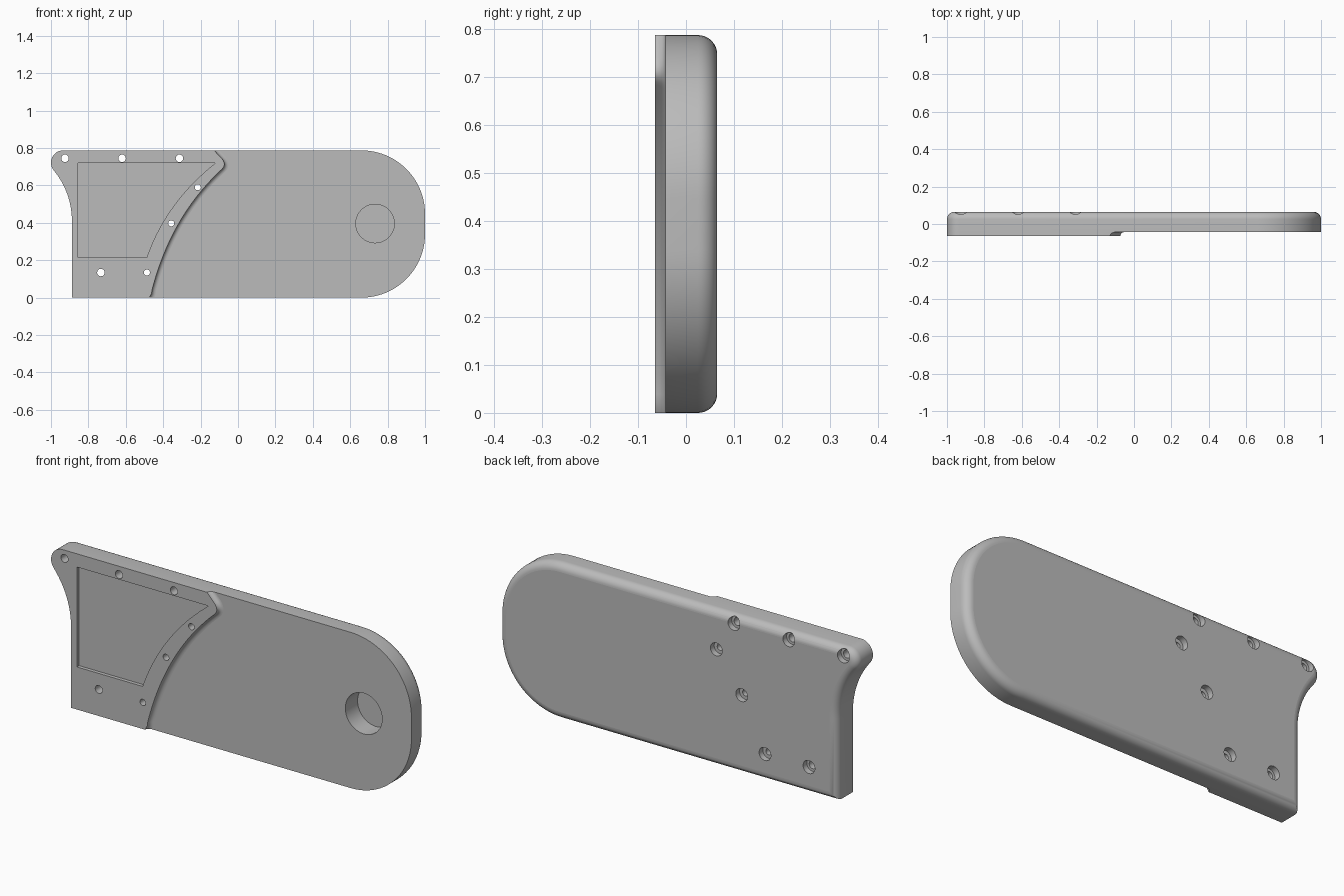
import bpy
import bmesh
from math import radians, sin, cos, pi, atan2
from mathutils import Vector

cube = bpy.data.objects.get("Cube")
if cube:
    bpy.data.objects.remove(cube)

FRONT, STEP, BACK, TOP = -0.065, -0.043, 0.065, 0.787
ROUND = 0.04

grey = bpy.data.materials.new("plain grey")
grey.use_nodes = True
grey.diffuse_color = (0.5, 0.5, 0.5, 1)
grey.node_tree.nodes["Principled BSDF"].inputs["Base Color"].default_value = (0.5, 0.5, 0.5, 1)


def arc(cx, cz, r, a, b, n=16):
    """Arc points in x, z from angle a to b in degrees."""
    steps = [radians(a + (b - a) * i / n) for i in range(n + 1)]
    return [Vector((cx + r * cos(t), cz + r * sin(t))) for t in steps]


def bend(p, q, s, n=20):
    """Quadratic curve from p to s that passes through q at its middle."""
    p, q, s = Vector(p), Vector(q), Vector(s)
    c = 2 * q - (p + s) / 2
    ts = [i / n for i in range(n + 1)]
    return [p * (1 - t) ** 2 + c * 2 * t * (1 - t) + s * t * t for t in ts]


def inset(points, d):
    """Move a counter-clockwise outline inward by d."""
    out = []
    for i, p in enumerate(points):
        e1 = (p - points[i - 1]).normalized()
        e2 = (points[(i + 1) % len(points)] - p).normalized()
        n1, n2 = Vector((-e1.y, e1.x)), Vector((-e2.y, e2.x))
        out.append(p + (n1 + n2) * d / (1 + n1.dot(n2)))
    return out


def loft(bm, rings):
    """Closed skin over (outline, y) rings."""
    loops = [[bm.verts.new((p.x, y, p.y)) for p in pts] for pts, y in rings]
    n = len(loops[0])
    for a, b in zip(loops, loops[1:]):
        for i in range(n):
            j = (i + 1) % n
            bm.faces.new((a[i], a[j], b[j], b[i]))
    bm.faces.new(loops[0])
    bm.faces.new(loops[-1])


def make(name, *lofts):
    bm = bmesh.new()
    for rings in lofts:
        loft(bm, rings)
    bmesh.ops.recalc_face_normals(bm, faces=bm.faces)
    mesh = bpy.data.meshes.new(name)
    bm.to_mesh(mesh)
    bm.free()
    mesh.materials.append(grey)
    obj = bpy.data.objects.new(name, mesh)
    bpy.context.collection.objects.link(obj)
    return obj


def cut(obj, cutter):
    mod = obj.modifiers.new("cut", "BOOLEAN")
    mod.operation, mod.solver, mod.object = "DIFFERENCE", "EXACT", cutter
    bpy.context.view_layer.objects.active = obj
    bpy.ops.object.modifier_apply(modifier=mod.name)


def finish(obj):
    bpy.ops.object.select_all(action="DESELECT")
    obj.select_set(True)
    bpy.context.view_layer.objects.active = obj
    bpy.ops.object.shade_smooth_by_angle(angle=radians(30))
    for face in obj.data.polygons:
        if abs(face.normal.y) > 0.999:
            face.use_smooth = False


# Flared left edge, from the top corner down to the bottom
flare = (arc(-0.935, 0.722, 0.065, 90, 219.6, 14)
         + arc(-1.312, 0.41, 0.424, 39.6, 0, 14)[1:]
         + [Vector((-0.888, 0))])

# Plate with a round right end and a rounded back rim
outline = (flare + arc(0.66, 0.34, 0.34, -90, 0, 24)
           + arc(0.66, TOP - 0.34, 0.34, 0, 90, 24))
rim = [radians(90 * i / 8) for i in range(9)]
plate = make("plate", [(outline, STEP)] + [
    (inset(outline, ROUND * (1 - cos(t))), BACK - ROUND + ROUND * sin(t)) for t in rim])

# Raised pad whose curved edge flows into the plate with a hollow fillet
edge = ([Vector((-0.475, 0)), Vector((-0.462, 0.022))]
        + bend((-0.46, 0.04), (-0.317, 0.397), (-0.09, 0.683))
        + bend((-0.083, 0.69), (-0.073, 0.713), (-0.084, 0.74), 6)
        + [Vector((-0.128, TOP))])


def pad_outline(d):
    grown = inset(flare + edge, -d)[len(flare):]
    for p, base in ((grown[0], edge[0]), (grown[-1], edge[-1])):
        p.x, p.y = base.x + d * 1.3, base.y
    return flare + grown


depth = STEP - FRONT
fillet = [radians(90 * i / 6) for i in range(7)]
pad = make("raised_pad", [(pad_outline(0), FRONT)] + [
    (pad_outline(depth * (1 - cos(t))), STEP - depth * (1 - sin(t))) for t in fillet[1:]])

# Shallow pocket in the pad
pocket_shape = [Vector((-0.855, 0.215))] + bend(
    (-0.488, 0.215), (-0.345, 0.488), (-0.12, 0.72)) + [Vector((-0.855, 0.72))]
pocket = make("pocket_cutter", [(pocket_shape, FRONT - 0.05), (pocket_shape, FRONT + 0.018)])


def circle(x, z, r, n=32):
    return arc(x, z, r, 0, 360, n)[:-1]


# Screw holes, counterbored from the back
screws = [(-0.925, 0.745, 0.02), (-0.62, 0.745, 0.02), (-0.313, 0.745, 0.02),
          (-0.733, 0.134, 0.02), (-0.215, 0.59, 0.016), (-0.357, 0.397, 0.016),
          (-0.487, 0.134, 0.016)]
holes = make("screw_hole_cutter", *[
    [(circle(x, z, r), -0.1), (circle(x, z, r), 0.035),
     (circle(x, z, 0.033), 0.035), (circle(x, z, 0.033), 0.1)] for x, z, r in screws])

# Blind round socket near the right end
socket_shape = circle(0.733, 0.396, 0.103, 64)
socket = make("socket_cutter", [(socket_shape, -0.1), (socket_shape, 0.055)])

cut(pad, pocket)
cut(pad, holes)
cut(plate, holes)
cut(plate, socket)
for helper in (pocket, holes, socket):
    bpy.data.objects.remove(helper)
for part in (plate, pad):
    finish(part)
